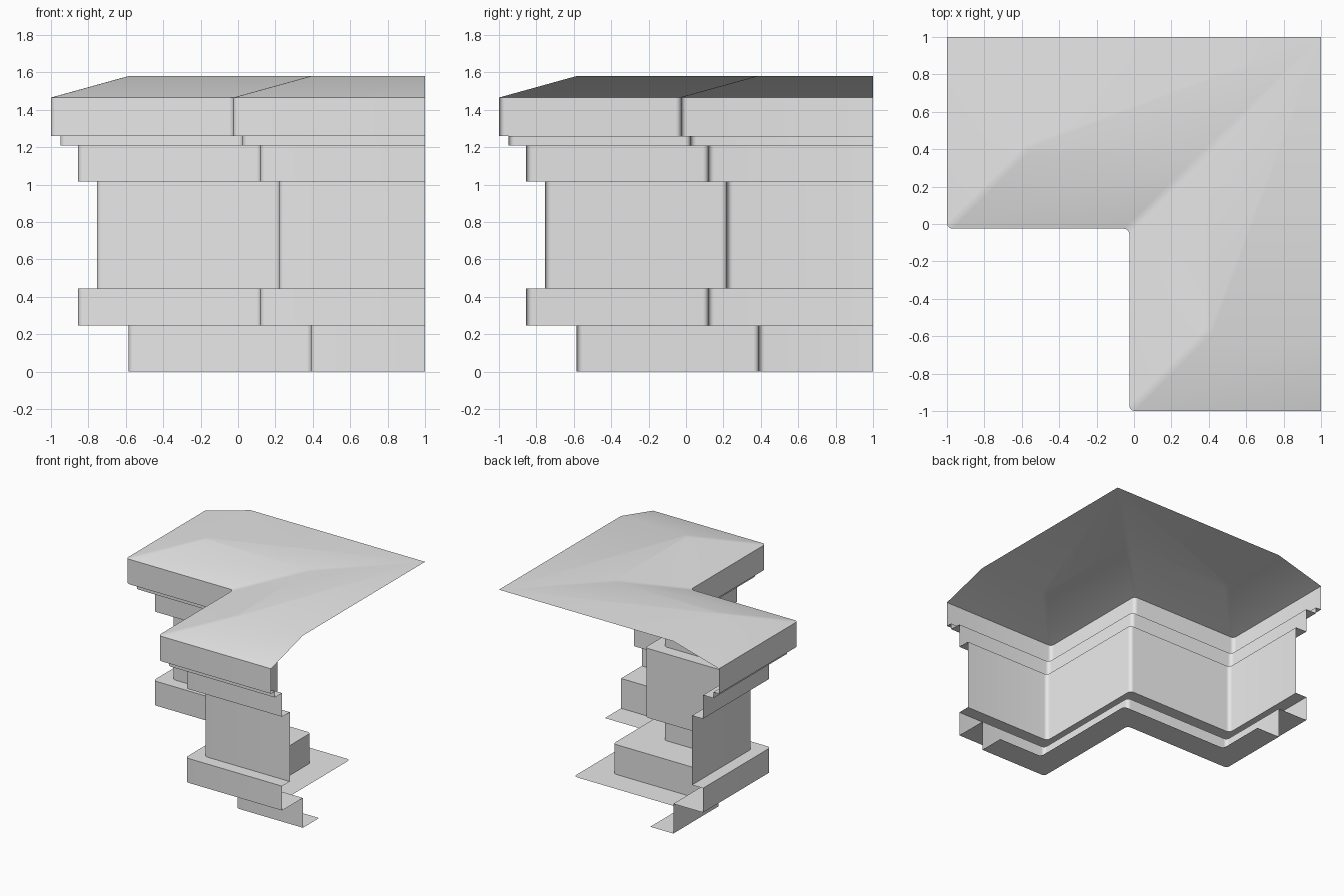
import bpy, bmesh, math
from mathutils import Vector

cube = bpy.data.objects.get("Cube")
if cube:
    bpy.data.objects.remove(cube, do_unlink=True)

# Single stone colour
stone = bpy.data.materials.new("light_grey_stone")
stone.use_nodes = True
GREY = (0.8, 0.8, 0.8, 1)
stone.diffuse_color = GREY
stone.node_tree.nodes["Principled BSDF"].inputs["Base Color"].default_value = GREY

INNER = -0.025     # position of the step in the plan
RADIUS = 0.03      # rounding of the vertical corners
STEPS = 4


def plan(inset):
    """Stepped wall line moved inwards, with rounded corners and ends on the cut planes."""
    a, b = -1 + inset, INNER + inset
    pts = [Vector(p) for p in ((1, a), (b, a), (b, b), (a, b), (a, 1))]
    line = [pts[0]]
    for prev, corner, nxt in zip(pts, pts[1:], pts[2:]):
        u, v = (corner - prev).normalized(), (nxt - corner).normalized()
        centre = corner + (v - u) * RADIUS
        for k in range(STEPS + 1):
            t = math.pi / 2 * k / STEPS
            line.append(centre + (u * math.sin(t) - v * math.cos(t)) * RADIUS)
    return line + [pts[-1]]


def sweep(name, profile, cap=False):
    """Sweep an (inset, height) profile, listed from the top down, along the plan."""
    bm = bmesh.new()
    rows = [[bm.verts.new((p.x, p.y, z)) for p in plan(d)] for d, z in profile]
    for top, low in zip(rows, rows[1:]):
        for i in range(len(top) - 1):
            bm.faces.new((top[i], top[i + 1], low[i + 1], low[i]))
    if cap:
        far_corner = bm.verts.new((1, 1, profile[0][1]))
        bm.faces.new([far_corner] + rows[0][::-1])
    mesh = bpy.data.meshes.new(name)
    bm.to_mesh(mesh)
    bm.free()
    mesh.materials.append(stone)
    obj = bpy.data.objects.new(name, mesh)
    bpy.context.collection.objects.link(obj)
    bpy.ops.object.select_all(action='DESELECT')
    obj.select_set(True)
    bpy.context.view_layer.objects.active = obj
    bpy.ops.object.shade_smooth_by_angle(angle=math.radians(30))
    return obj


# Insets of each course from the roof edge
LIP, BAND, WALL, BASE = 0.05, 0.145, 0.245, 0.415

sweep("roof", [(BASE, 1.58), (0, 1.465)], cap=True)
sweep("cornice", [(0, 1.465), (0, 1.26), (LIP, 1.26)])
sweep("cornice_lip", [(LIP, 1.26), (LIP, 1.21), (BAND, 1.21)])
sweep("upper_band", [(BAND, 1.21), (BAND, 1.015), (WALL, 1.015)])
sweep("wall", [(WALL, 1.015), (WALL, 0.445)])
sweep("lower_band", [(WALL, 0.445), (BAND, 0.445), (BAND, 0.245), (BASE, 0.245)])
sweep("base", [(BASE, 0.245), (BASE, 0), (BASE + 0.21, 0)])
